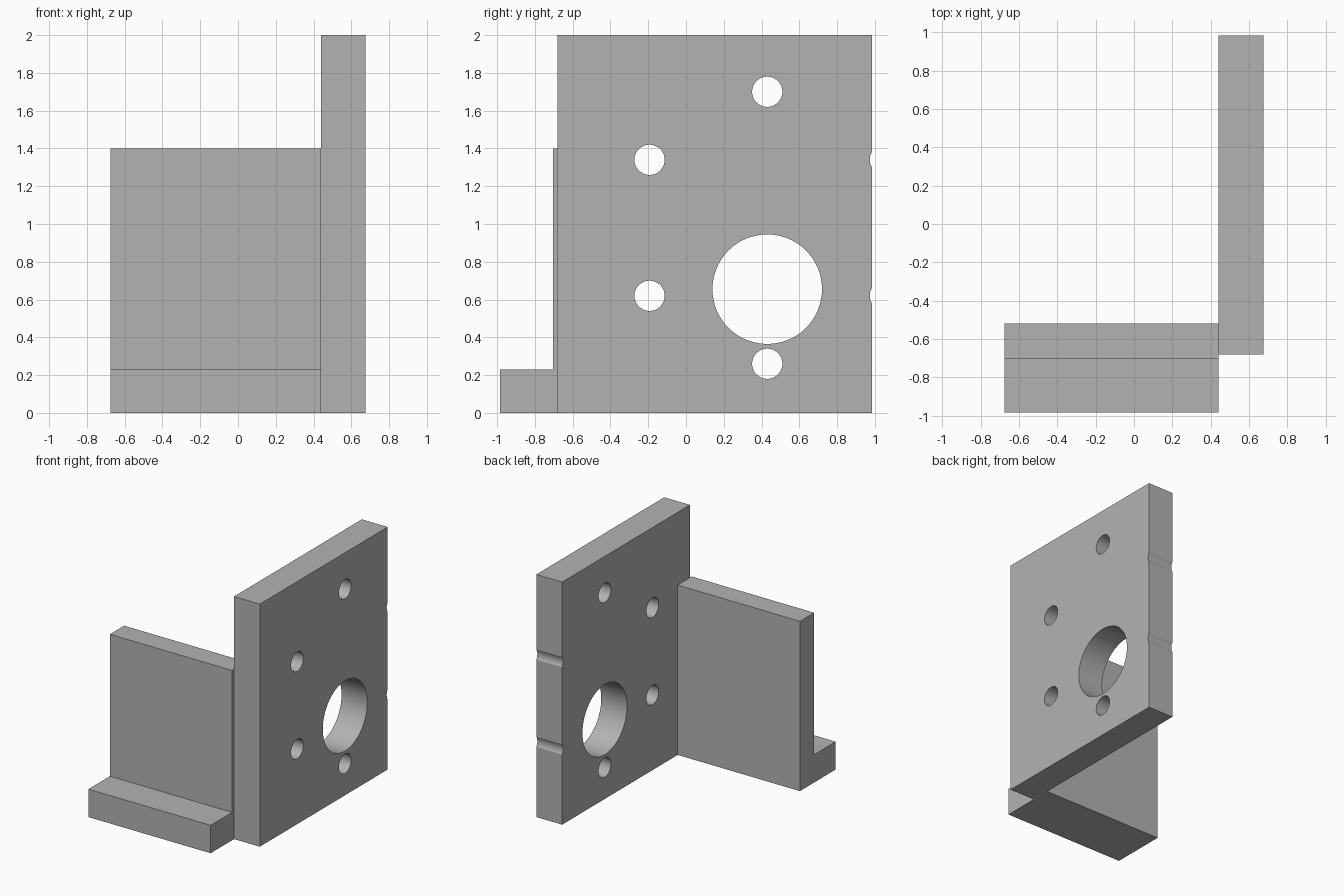
import bpy
import bmesh
import math
from mathutils import Matrix

cube = bpy.data.objects.get("Cube")
if cube:
    bpy.data.objects.remove(cube, do_unlink=True)

# Single plain grey material
GREY = (0.45, 0.45, 0.45, 1.0)
grey = bpy.data.materials.new("plain_grey")
grey.use_nodes = True
grey.diffuse_color = GREY
grey.node_tree.nodes["Principled BSDF"].inputs["Base Color"].default_value = GREY


def finish(name, bm):
    bmesh.ops.recalc_face_normals(bm, faces=bm.faces)
    mesh = bpy.data.meshes.new(name)
    bm.to_mesh(mesh)
    bm.free()
    mesh.materials.append(grey)
    obj = bpy.data.objects.new(name, mesh)
    bpy.context.collection.objects.link(obj)
    return obj


def extrude_x(name, profile, x0, x1):
    """Extrude a (y, z) outline from x0 to x1."""
    bm = bmesh.new()
    face = bm.faces.new([bm.verts.new((x0, y, z)) for y, z in profile])
    new = bmesh.ops.extrude_face_region(bm, geom=[face])["geom"]
    verts = [v for v in new if isinstance(v, bmesh.types.BMVert)]
    bmesh.ops.translate(bm, verts=verts, vec=(x1 - x0, 0, 0))
    return finish(name, bm)


LEFT, JOINT, RIGHT = -0.675, 0.44, 0.675
FRONT, BACK = -0.985, 0.985

# Upright mounting plate
plate = extrude_x("mounting_plate",
                  [(-0.68, 0), (BACK, 0), (BACK, 2), (-0.68, 2)], JOINT, RIGHT)

# L-shaped bracket: wall with a foot ledge in front
extrude_x("bracket_wall_and_foot",
          [(FRONT, 0), (-0.52, 0), (-0.52, 1.4), (-0.705, 1.4),
           (-0.705, 0.23), (FRONT, 0.23)], LEFT, JOINT)

# Drill pattern: shaft bore plus six screw holes, two just nicking the back edge
MID, STEP, SCREW = 0.43, 0.623, 0.08
holes = [(MID, 0.655, 0.29), (MID, 1.70, SCREW), (MID, 0.26, SCREW)]
for side in (-1, 1):
    for z in (0.62, 1.34):
        holes.append((MID + side * STEP, z, SCREW))

bm = bmesh.new()
for y, z, radius in holes:
    place = Matrix.Translation(((JOINT + RIGHT) / 2, y, z)) @ Matrix.Rotation(math.pi / 2, 4, 'Y')
    bmesh.ops.create_cone(bm, cap_ends=True, segments=64, radius1=radius,
                          radius2=radius, depth=0.5, matrix=place)
drill = finish("hole_cutter", bm)
drill.hide_render = True
drill.hide_viewport = True

cut = plate.modifiers.new("holes", 'BOOLEAN')
cut.operation = 'DIFFERENCE'
cut.solver = 'EXACT'
cut.object = drill

# Bake the holes, drop the cutter, then smooth the bores with sharp rims
bpy.context.view_layer.objects.active = plate
plate.select_set(True)
bpy.ops.object.modifier_apply(modifier=cut.name)
bpy.data.objects.remove(drill, do_unlink=True)
bpy.ops.object.shade_smooth_by_angle(angle=math.radians(30))
